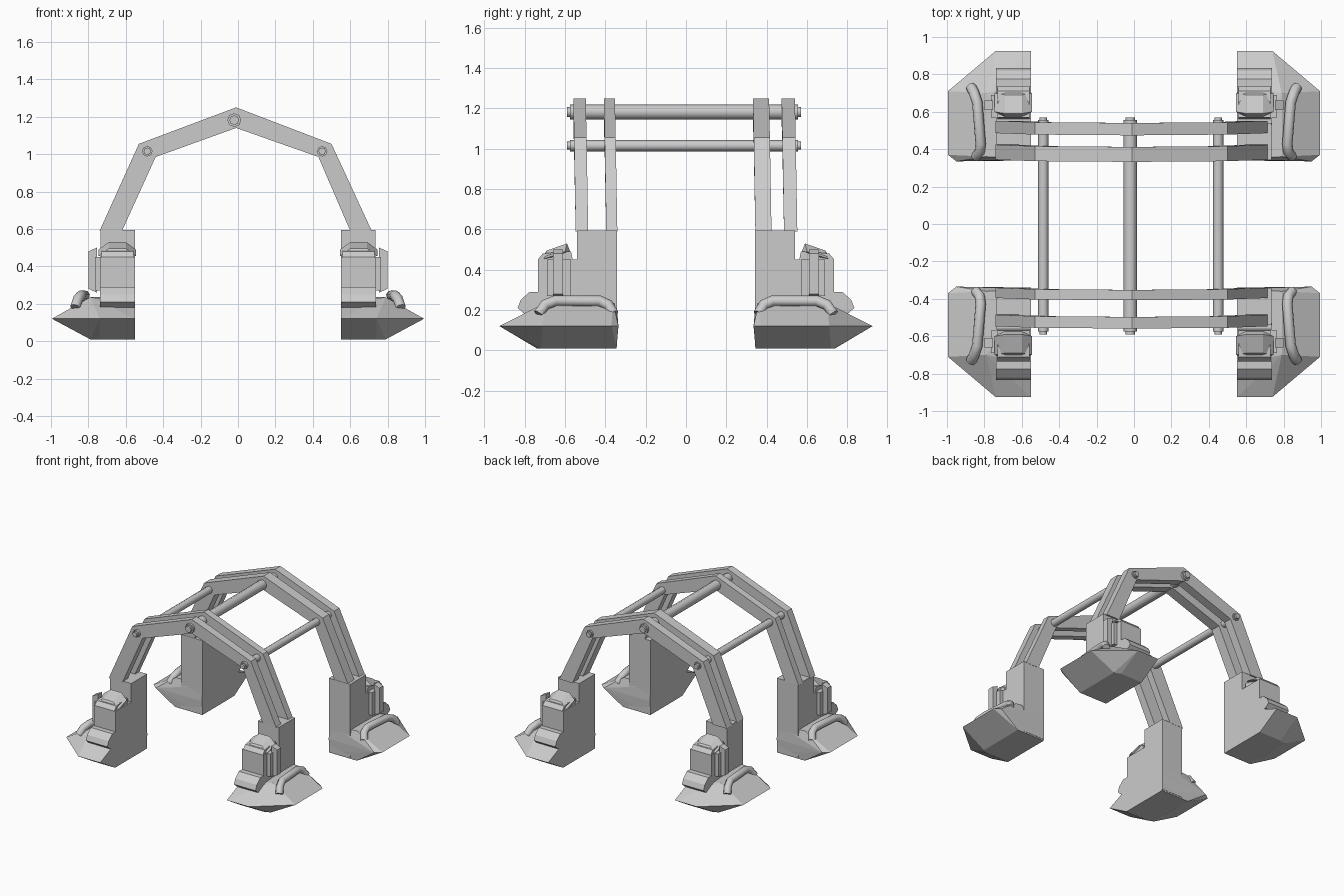
import bpy, bmesh
from mathutils import Vector

if "Cube" in bpy.data.objects:
    bpy.data.objects.remove(bpy.data.objects["Cube"])


def make(name, bm, mirrored=True):
    bmesh.ops.recalc_face_normals(bm, faces=bm.faces)
    me = bpy.data.meshes.new(name)
    bm.to_mesh(me)
    bm.free()
    ob = bpy.data.objects.new(name, me)
    bpy.context.collection.objects.link(ob)
    if mirrored:  # one quadrant becomes four
        m = ob.modifiers.new("four_corners", 'MIRROR')
        m.use_axis = (True, True, False)
        m.use_mirror_merge = False
    return ob


def hull(name, pts):
    bm = bmesh.new()
    vs = [bm.verts.new(p) for p in pts]
    r = bmesh.ops.convex_hull(bm, input=vs)
    junk = {v for v in r["geom_interior"] + r["geom_unused"]
            if isinstance(v, bmesh.types.BMVert) and v.is_valid}
    bmesh.ops.delete(bm, geom=list(junk), context='VERTS')
    return make(name, bm)


def box(name, x, y, z):
    return hull(name, [(a, b, c) for a in x for b in y for c in z])


def profile(name, yz, x0, x1):
    # convex side profile pulled out along x
    return hull(name, [(x, y, z) for x in (x0, x1) for y, z in yz])


def tube(name, pts, radius, mirrored=True):
    cu = bpy.data.curves.new(name, 'CURVE')
    cu.dimensions = '3D'
    cu.bevel_depth = radius
    cu.bevel_resolution = 2
    cu.use_fill_caps = True
    sp = cu.splines.new('POLY')
    sp.points.add(len(pts) - 1)
    for p, c in zip(sp.points, pts):
        p.co = (*c, 1)
    tmp = bpy.data.objects.new(name, cu)
    bpy.context.collection.objects.link(tmp)
    bpy.context.view_layer.update()
    bm = bmesh.new()
    bm.from_mesh(tmp.to_mesh())
    tmp.to_mesh_clear()
    bpy.data.objects.remove(tmp)
    ob = make(name, bm, mirrored)
    for f in ob.data.polygons:
        f.use_smooth = len(f.vertices) == 4
    return ob


# wedge foot: flat sole, sharp rim, sloping top
sole = [(.55, .345, .01), (.79, .345, .01), (.79, .72, .01), (.74, .74, .01), (.55, .74, .01)]
rim = [(.55, .925, .12), (.74, .925, .12), (.92, .755, .12), (.995, .71, .12),
       (.995, .37, .12), (.95, .335, .12), (.55, .34, .12)]
crown = [(.55, .75, .195), (.74, .75, .195), (.79, .70, .235), (.79, .36, .235), (.55, .345, .235)]
hull("foot", sole + rim + crown)

# upright leg and stepped housing in front of it
box("leg", (.55, .735), (.342, .54), (.02, .595))
box("leg_housing", (.55, .737), (.53, .735), (.15, .45))
profile("housing_cap", [(.735, .45), (.71, .48), (.66, .485), (.57, .49), (.56, .44), (.72, .43)], .56, .73)
hull("cap_dome", [(.545, .70, .455), (.745, .70, .455), (.545, .60, .49), (.745, .60, .49),
                  (.60, .69, .495), (.69, .69, .495), (.60, .59, .53), (.69, .59, .53),
                  (.60, .72, .45), (.69, .72, .45), (.60, .57, .48), (.69, .57, .48)])
profile("toe_box", [(.73, .18), (.80, .18), (.835, .21), (.82, .25), (.775, .29), (.73, .29)], .55, .737)

# side fitting on the housing
box("side_pad", (.72, .765), (.57, .69), (.27, .45))
hull("side_strap", [(x, y, z) for x, zs in ((.755, (.26, .50)), (.80, (.28, .48)))
                    for y in (.61, .66) for z in zs])
# bent handle tube on the foot
tube("foot_handle", [(.87, .73, .18), (.855, .70, .225), (.838, .65, .245),
                     (.82, .43, .245), (.825, .385, .225), (.845, .36, .18)], .028)


# twin faceted arches at each end
outer = [(-.74, .59), (-.53, 1.055), (-.01, 1.25), (.50, 1.055), (.715, .59)]
inner = [(-.62, .59), (-.44, .985), (-.01, 1.14), (.43, .985), (.60, .59)]


def arch(name, yc, width):
    bm = bmesh.new()
    rings = []
    for i, (o, n) in enumerate(zip(outer, inner)):
        y = yc + (.004, -.004, -.008, -.004, .004)[i]
        a, b = y - width / 2, y + width / 2
        rings.append([bm.verts.new(c) for c in (
            (o[0], a, o[1]), (o[0], b, o[1]), (n[0], b, n[1]), (n[0], a, n[1]))])
    for r, s in zip(rings, rings[1:]):
        for k in range(4):
            bm.faces.new((r[k], r[(k + 1) % 4], s[(k + 1) % 4], s[k]))
    bm.faces.new(rings[0])
    bm.faces.new(rings[-1])
    make(name, bm, False)


arch("arch_front_outer", -.52, .062)
arch("arch_front_inner", -.372, .055)
arch("arch_back_inner", .38, .08)
arch("arch_back_outer", .515, .066)

# long rods with narrower rounded tips
for name, x, z, r in (("ridge_rod", -.02, 1.182, .037),
                      ("left_rod", -.485, 1.015, .028), ("right_rod", .45, 1.015, .028)):
    tube(name, [(x, -.575, z), (x, .555, z)], r, False)
    tube(name + "_tips", [(x, -.59, z), (x, .57, z)], r * .7, False)
